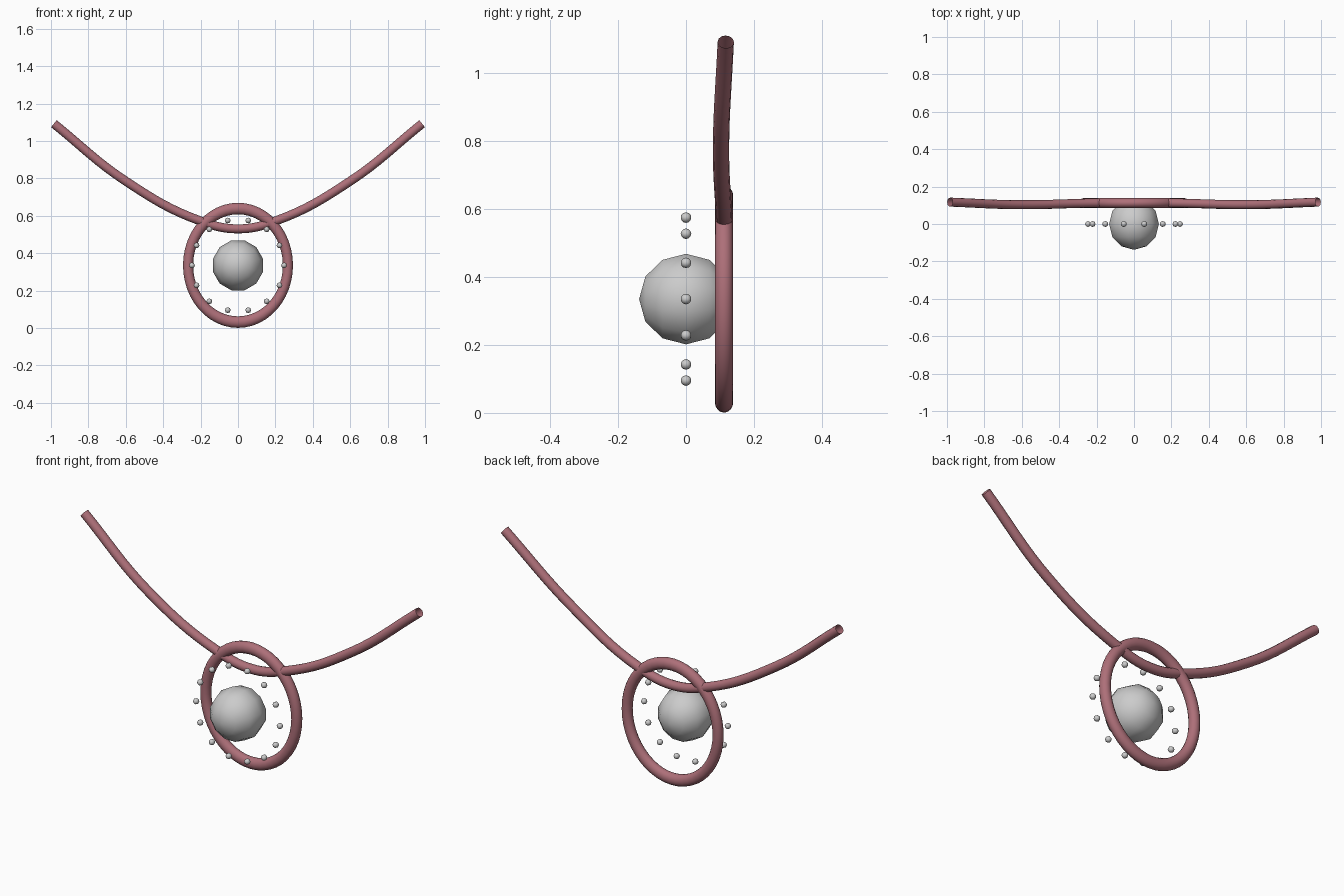
import bpy
from math import sin, cos, tau, pi, radians

if "Cube" in bpy.data.objects:
    bpy.data.objects.remove(bpy.data.objects["Cube"])

CENTRE_Z = 0.335

red = bpy.data.materials.new("dusty_red")
red.diffuse_color = (0.42, 0.16, 0.19, 1)
red.use_nodes = True
red.node_tree.nodes["Principled BSDF"].inputs["Base Color"].default_value = red.diffuse_color


def ball(name, loc, radius, segments, rings, turn=0.0):
    # low-poly sphere with its pole facing the front
    bpy.ops.mesh.primitive_uv_sphere_add(segments=segments, ring_count=rings,
                                         radius=radius, location=loc,
                                         rotation=(pi / 2, turn, 0))
    obj = bpy.context.object
    obj.name = name
    bpy.ops.object.shade_smooth()
    return obj


# oval hoop
bpy.ops.mesh.primitive_torus_add(major_segments=48, minor_segments=16,
                                 major_radius=0.267, minor_radius=0.027,
                                 location=(0, 0.112, CENTRE_Z),
                                 rotation=(pi / 2, 0, 0))
hoop = bpy.context.object
hoop.name = "hoop"
hoop.scale = (1, 1.137, 1)
bpy.ops.object.shade_smooth()
hoop.data.materials.append(red)

# hanging cord, mirrored from one half
half = [(0.984, 0.117, 1.092), (0.6, 0.103, 0.785), (0.2, 0.112, 0.572)]
points = [(-x, y, z) for x, y, z in half] + [(0, 0.112, 0.53)] + half[::-1]
curve = bpy.data.curves.new("cord", 'CURVE')
curve.dimensions = '3D'
curve.bevel_depth = 0.024
curve.bevel_resolution = 4
curve.resolution_u = 8
spline = curve.splines.new('BEZIER')
spline.bezier_points.add(len(points) - 1)
for bp, co in zip(spline.bezier_points, points):
    bp.co = co
    bp.handle_left_type = bp.handle_right_type = 'AUTO'
curve.materials.append(red)
cord = bpy.data.objects.new("cord", curve)
bpy.context.collection.objects.link(cord)

# central stone: flats at top and sides
stone = ball("centre_stone", (0, 0, CENTRE_Z), 0.138, 12, 6)
for v in stone.data.vertices:
    x, y = v.co.x, v.co.y
    a = radians(15)
    v.co.x, v.co.y = x * cos(a) - y * sin(a), x * sin(a) + y * cos(a)

# circle of small beads
for i in range(14):
    a = tau * i / 14
    ball(f"bead_{i + 1}", (0.246 * cos(a), 0, CENTRE_Z + 0.246 * sin(a)), 0.0155, 8, 6)
